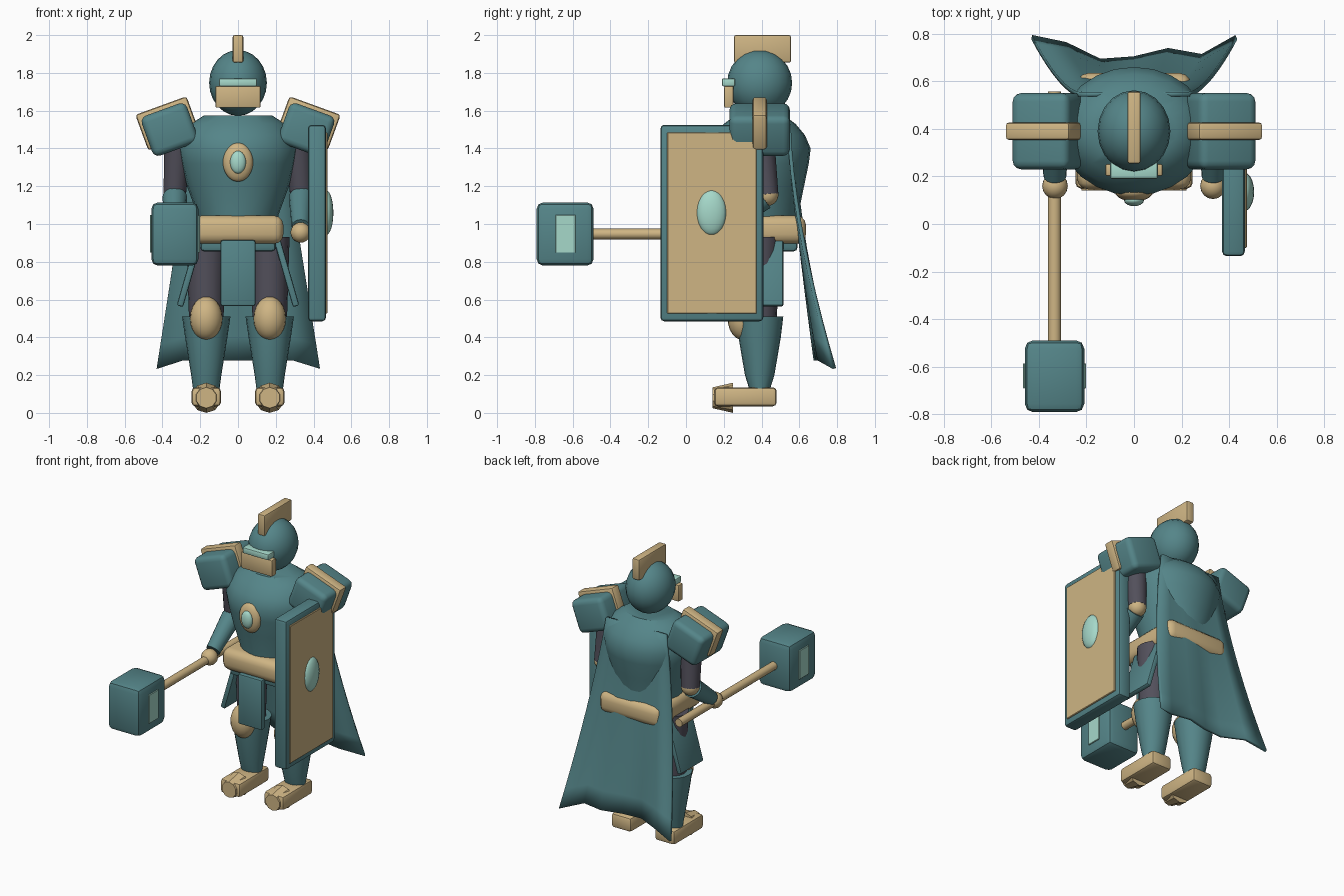
import bpy, bmesh, math
from mathutils import Vector, Matrix

if "Cube" in bpy.data.objects:
    bpy.data.objects.remove(bpy.data.objects["Cube"], do_unlink=True)


def material(name, rgb):
    m = bpy.data.materials.new(name)
    m.use_nodes = True
    m.diffuse_color = (*rgb, 1)
    m.node_tree.nodes["Principled BSDF"].inputs["Base Color"].default_value = (*rgb, 1)
    return m


TEAL = material("teal armor", (0.09, 0.235, 0.25))
GOLD = material("pale gold", (0.62, 0.46, 0.23))
MINT = material("mint gem", (0.38, 0.69, 0.59))
DARK = material("dark cloth", (0.085, 0.08, 0.105))
CY = 0.39  # depth of the body axis


def finish(name, bm, mat, angle=35):
    bmesh.ops.recalc_face_normals(bm, faces=bm.faces)
    me = bpy.data.meshes.new(name)
    bm.to_mesh(me)
    bm.free()
    me.materials.append(mat)
    me.shade_smooth()
    me.set_sharp_from_angle(angle=math.radians(angle))
    ob = bpy.data.objects.new(name, me)
    bpy.context.collection.objects.link(ob)
    return ob


def box(name, center, size, mat, bevel=0.01, segs=2, tilt=0, pitch=0):
    """Bevelled box, tilted about y and pitched about x."""
    bm = bmesh.new()
    bmesh.ops.create_cube(bm, size=1, matrix=Matrix.Diagonal((*size, 1)))
    bmesh.ops.bevel(bm, geom=bm.edges[:], offset=bevel, segments=segs,
                    profile=0.5, affect='EDGES')
    rot = Matrix.Rotation(tilt, 4, 'Y') @ Matrix.Rotation(pitch, 4, 'X')
    bm.transform(Matrix.Translation(center) @ rot)
    return finish(name, bm, mat)


def ball(name, center, radii, mat, segs=20, rings=12):
    bm = bmesh.new()
    bmesh.ops.create_uvsphere(bm, u_segments=segs, v_segments=rings, radius=1,
                              matrix=Matrix.Translation(center) @ Matrix.Diagonal((*radii, 1)))
    return finish(name, bm, mat)


def tube(name, a, b, r1, r2, mat, segs=16):
    a, b = Vector(a), Vector(b)
    rot = Vector((0, 0, 1)).rotation_difference(b - a).to_matrix().to_4x4()
    bm = bmesh.new()
    bmesh.ops.create_cone(bm, cap_ends=True, segments=segs, radius1=r1, radius2=r2,
                          depth=(b - a).length,
                          matrix=Matrix.Translation((a + b) / 2) @ rot)
    return finish(name, bm, mat)


def lathe(name, x, y, profile, mat, segs=24):
    """Stack of ellipses given as (z, rx, ry)."""
    bm = bmesh.new()
    rings = [[bm.verts.new((x + rx * math.cos(i * math.tau / segs),
                            y + ry * math.sin(i * math.tau / segs), z))
              for i in range(segs)] for z, rx, ry in profile]
    for lo, hi in zip(rings, rings[1:]):
        for i in range(segs):
            j = (i + 1) % segs
            bm.faces.new((lo[i], lo[j], hi[j], hi[i]))
    bm.faces.new(rings[0])
    bm.faces.new(rings[-1])
    return finish(name, bm, mat)


# Torso, belt and chest gem
lathe("torso", 0, CY, [(0.92, 0.19, 0.19), (1.05, 0.215, 0.205), (1.2, 0.27, 0.235),
                       (1.32, 0.3, 0.26), (1.4, 0.315, 0.27), (1.47, 0.295, 0.24),
                       (1.53, 0.25, 0.19), (1.575, 0.18, 0.13)], TEAL)
box("belt", (0, CY, 0.97), (0.48, 0.49, 0.15), GOLD, 0.05, 3)
box("pelvis", (0, CY, 0.905), (0.4, 0.4, 0.1), TEAL, 0.02)
ball("chest_medallion", (0, 0.135, 1.327), (0.08, 0.04, 0.103), GOLD)
ball("chest_gem", (0, 0.1, 1.327), (0.042, 0.025, 0.06), MINT)

# Helmet
ball("helmet", (0, CY, 1.747), (0.153, 0.172, 0.174), TEAL)
box("helmet_crest", (0, 0.405, 1.927), (0.056, 0.302, 0.146), GOLD, 0.01)
box("face_guard", (0, 0.227, 1.673), (0.24, 0.05, 0.115), GOLD, 0.008)
box("eye_slit", (0, 0.225, 1.75), (0.2, 0.07, 0.042), MINT, 0.008)

# Skirt front plate
box("skirt_front", (0, 0.15, 0.74), (0.185, 0.045, 0.35), TEAL, 0.012)

for s, side in ((1, "left"), (-1, "right")):
    # Shoulder plates: the band sits slightly outward and above the block
    tilt = s * math.radians(20)
    up = Vector((math.sin(tilt), 0, math.cos(tilt)))
    mid = Vector((s * 0.362, CY, 1.5))
    box(side + "_pauldron", mid, (0.255, 0.32, 0.225), TEAL, 0.035, 3, tilt)
    box(side + "_pauldron_band", mid + up * 0.035, (0.288, 0.075, 0.2), GOLD, 0.015, 2, tilt)

    # Arm
    elbow = Vector((s * 0.335, 0.43, 1.155))
    hand = Vector((s * 0.332, 0.16, 0.955))
    tube(side + "_upper_arm", (s * 0.315, CY, 1.5), elbow, 0.075, 0.06, DARK)
    ball(side + "_elbow", elbow, (0.06, 0.06, 0.06), GOLD, 16, 10)
    tube(side + "_forearm", elbow.lerp(hand, 0.08), elbow.lerp(hand, 0.85),
         0.066, 0.048, TEAL)
    ball(side + "_hand", hand, (0.054, 0.055, 0.054), GOLD, 16, 10)

    # Skirt side plate
    box(side + "_skirt_side", (s * 0.258, CY, 0.738), (0.035, 0.25, 0.36), TEAL,
        0.01, 2, -s * math.radians(16))

    # Leg
    x = s * 0.168
    tube(side + "_thigh", (x, CY, 0.45), (x, CY, 0.93), 0.09, 0.105, DARK)
    ball(side + "_knee", (x, 0.305, 0.5), (0.086, 0.085, 0.116), GOLD)
    lathe(side + "_shin", x, CY, [(0.11, 0.068, 0.05), (0.2, 0.08, 0.078),
                                  (0.4, 0.112, 0.112), (0.51, 0.128, 0.125)], TEAL, 20)
    box(side + "_foot", (x, 0.315, 0.085), (0.155, 0.33, 0.1), GOLD, 0.02)
    tube(side + "_toe_cap", (x, 0.25, 0.08), (x, 0.14, 0.08), 0.08, 0.055, GOLD, 10)

# Cape: folds grow from the straight collar down to the wavy hem
hem = [0.785, 0.755, 0.685, 0.695, 0.73, 0.705, 0.785]
rows = 10
bm = bmesh.new()
grid = []
for r in range(rows + 1):
    v = r / rows
    row = []
    for c, hem_y in enumerate(hem):
        u = c / 3 - 1
        power = 1 + 0.6 * abs(u)
        bottom = 0.235 if abs(u) > 0.9 else 0.28
        row.append(bm.verts.new((u * (0.23 + 0.2 * v),
                                 0.545 + (hem_y - 0.545) * v ** power,
                                 1.53 + (bottom - 1.53) * v)))
    grid.append(row)
for a, b in zip(grid, grid[1:]):
    for c in range(len(hem) - 1):
        bm.faces.new((a[c], a[c + 1], b[c + 1], b[c]))
cape = finish("cape", bm, TEAL, 60)
solid = cape.modifiers.new("thickness", 'SOLIDIFY')
solid.thickness = 0.02
solid.offset = 0

# Hammer
tube("hammer_handle", (-0.334, 0.558, 0.947), (-0.334, -0.55, 0.947), 0.028, 0.028, GOLD, 12)
box("hammer_head", (-0.334, -0.64, 0.947), (0.25, 0.302, 0.335), TEAL, 0.035, 2)
for s in (-1, 1):
    box("hammer_plate", (-0.334 + s * 0.128, -0.638, 0.948), (0.009, 0.105, 0.2), MINT, 0.002, 1)

# Shield
box("shield_body", (0.418, 0.137, 1.005), (0.096, 0.545, 1.04), TEAL, 0.02)
box("shield_panel", (0.468, 0.137, 1.005), (0.012, 0.475, 0.96), GOLD, 0.004, 1)
ball("shield_boss", (0.465, 0.135, 1.06), (0.04, 0.08, 0.12), MINT)
